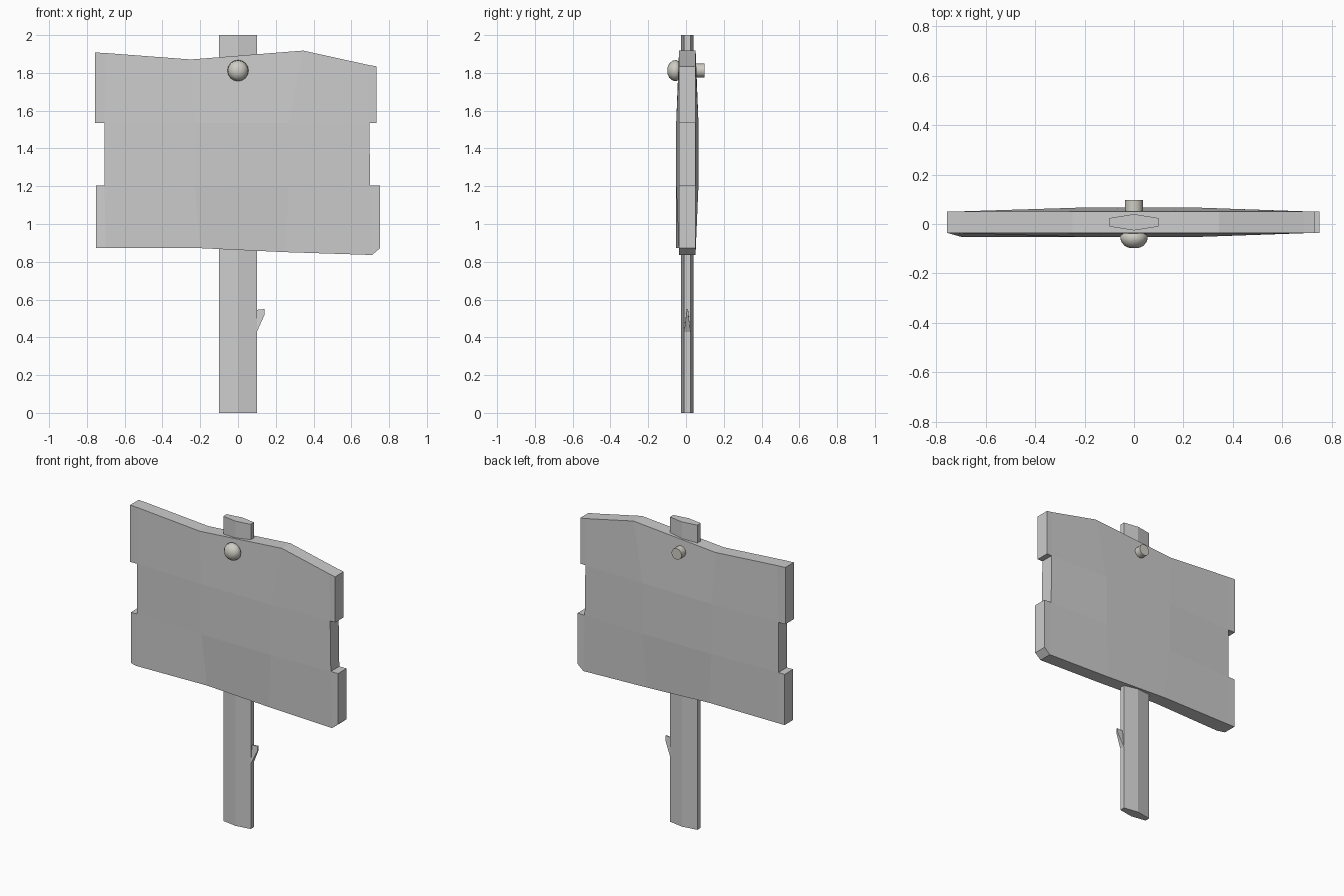
import bpy, bmesh, math

if "Cube" in bpy.data.objects:
    bpy.data.objects.remove(bpy.data.objects["Cube"])

YC = 0.007  # shared mid-plane of post and board


def finish(name, bm):
    bmesh.ops.recalc_face_normals(bm, faces=bm.faces[:])
    me = bpy.data.meshes.new(name)
    bm.to_mesh(me)
    bm.free()
    ob = bpy.data.objects.new(name, me)
    bpy.context.collection.objects.link(ob)
    return ob


def loft(name, rings):
    """Skin a list of equal-length rings and cap both ends."""
    bm = bmesh.new()
    vs = [[bm.verts.new(p) for p in r] for r in rings]
    n = len(vs[0])
    for a, b in zip(vs, vs[1:]):
        for i in range(n):
            j = (i + 1) % n
            bm.faces.new((a[i], a[j], b[j], b[i]))
    bm.faces.new(vs[0])
    bm.faces.new(vs[-1])
    return finish(name, bm)


# post: flattened hexagonal section
section = [(-0.1, -0.017), (0, -0.033), (0.1, -0.017),
           (0.1, 0.017), (0, 0.033), (-0.1, 0.017)]
loft("post", [[(x, y + YC, z) for x, y in section] for z in (0, 2)])

# broken twig: wedge narrowing away from the post edge
loft("twig_stub", [
    [(x, YC - h, z), (x, YC + h, z), (x, YC + h2, z2), (x, YC - h2, z2)]
    for x, z, h, z2, h2 in ((0.098, 0.425, 0.017, 0.545, 0.004),
                            (0.141, 0.52, 0.006, 0.55, 0.003))])

# board: three rows of cells, the middle row without its end cells
rows = [
    [(-0.752, 0.872), (-0.7, 0.872), (-0.2, 0.872), (0.25, 0.851), (0.71, 0.836), (0.752, 0.872)],
    [(-0.752, 1.205), (-0.707, 1.205), (-0.23, 1.205), (0.27, 1.205), (0.70, 1.205), (0.752, 1.205)],
    [(-0.757, 1.535), (-0.707, 1.535), (-0.23, 1.535), (0.27, 1.535), (0.695, 1.535), (0.732, 1.535)],
    [(-0.757, 1.908), (-0.7, 1.905), (-0.25, 1.871), (0.345, 1.918), (0.69, 1.842), (0.732, 1.835)],
]
bm = bmesh.new()
sides = []
for s in (-1, 1):
    grid = []
    for r, row in enumerate(rows):
        line = []
        for c, (x, z) in enumerate(row):
            half = 0.059 if r in (1, 2) and c in (2, 3) else 0.044
            if s < 0 and (r, c) == (0, 1):
                half = 0.059
            line.append(bm.verts.new((x, YC + s * half, z)))
        grid.append(line)
    sides.append(grid)
front, back = sides
cells = {(r, c) for r in range(3) for c in range(5) if r != 1 or 0 < c < 4}
for r, c in cells:
    for g in sides:
        bm.faces.new((g[r][c], g[r][c + 1], g[r + 1][c + 1], g[r + 1][c]))
    # rim faces wherever there is no neighbouring cell
    for dr, dc, a, b in ((-1, 0, (0, 0), (0, 1)), (1, 0, (1, 0), (1, 1)),
                         (0, -1, (0, 0), (1, 0)), (0, 1, (0, 1), (1, 1))):
        if (r + dr, c + dc) not in cells:
            p, q = (r + a[0], c + a[1]), (r + b[0], c + b[1])
            bm.faces.new((front[p[0]][p[1]], front[q[0]][q[1]],
                          back[q[0]][q[1]], back[p[0]][p[1]]))
finish("board", bm)

# bolt: round head and shaft lathed along y
metal = bpy.data.materials.new("bolt_metal")
metal.diffuse_color = (0.62, 0.61, 0.55, 1)
metal.use_nodes = True
metal.node_tree.nodes["Principled BSDF"].inputs["Base Color"].default_value = metal.diffuse_color


def lathe(name, profile, sides, angle):
    rings = [[(r * math.cos(math.tau * i / sides), y, 1.812 + r * math.sin(math.tau * i / sides))
              for i in range(sides)] for r, y in profile]
    ob = loft(name, rings)
    ob.data.materials.append(metal)
    bpy.context.view_layer.objects.active = ob
    ob.select_set(True)
    bpy.ops.object.shade_smooth_by_angle(angle=math.radians(angle))
    ob.select_set(False)


lathe("bolt_head", [(0.045, -0.034), (0.056, -0.05), (0.053, -0.07), (0.038, -0.089), (0.016, -0.098)], 16, 60)
lathe("bolt_shaft", [(0.037, -0.04), (0.037, 0.098)], 12, 50)
